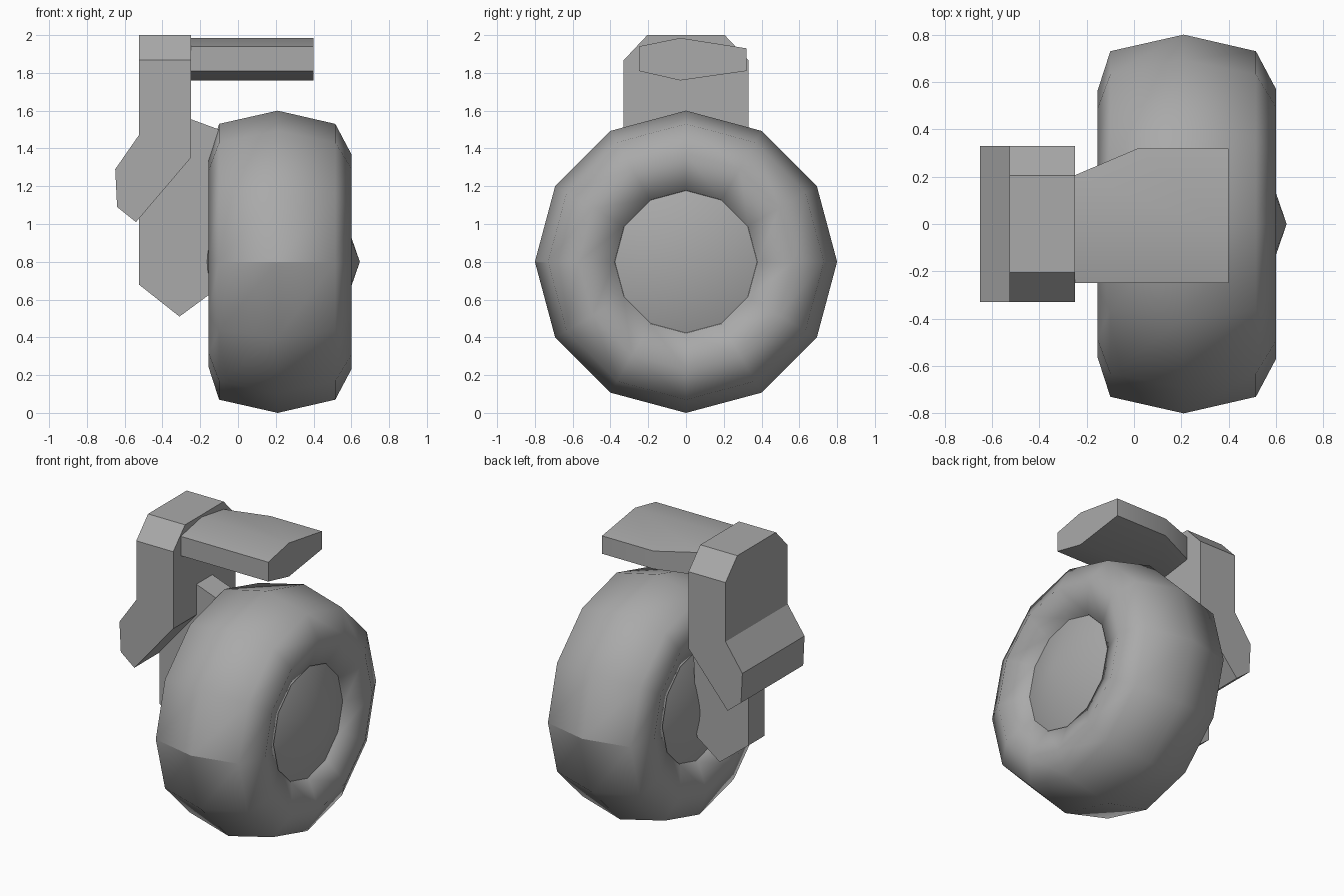
import bpy, bmesh, math
from mathutils import Vector

cube = bpy.data.objects.get("Cube")
if cube:
    bpy.data.objects.remove(cube, do_unlink=True)

grey = bpy.data.materials.new("plain grey")
grey.use_nodes = True
grey.diffuse_color = (0.4, 0.4, 0.4, 1)
grey.node_tree.nodes["Principled BSDF"].inputs["Base Color"].default_value = (0.4, 0.4, 0.4, 1)


def finish(name, bm, angle=29):
    """Turn a bmesh into a shaded, grey object."""
    bmesh.ops.recalc_face_normals(bm, faces=bm.faces)
    mesh = bpy.data.meshes.new(name)
    bm.to_mesh(mesh)
    bm.free()
    mesh.materials.append(grey)
    obj = bpy.data.objects.new(name, mesh)
    bpy.context.collection.objects.link(obj)
    for face in mesh.polygons:
        face.use_smooth = True
    mesh.set_sharp_from_angle(angle=math.radians(angle))
    return obj


def prism(outline, offset):
    """Close an outline and extrude it along an offset."""
    bm = bmesh.new()
    face = bm.faces.new([bm.verts.new(p) for p in outline])
    new = bmesh.ops.extrude_face_region(bm, geom=[face])["geom"]
    verts = [v for v in new if isinstance(v, bmesh.types.BMVert)]
    bmesh.ops.translate(bm, verts=verts, vec=offset)
    return bm


AXLE_Z, SIDES = 0.8, 12


def lathe(profile, closed):
    """Revolve (x, radius) points about the axle; a corner points straight up."""
    bm = bmesh.new()
    rings = []
    for x, r in profile:
        if r == 0:
            rings.append([bm.verts.new((x, 0, AXLE_Z))] * SIDES)
            continue
        angles = [math.tau * i / SIDES for i in range(SIDES)]
        rings.append([bm.verts.new((x, r * math.sin(a), AXLE_Z + r * math.cos(a)))
                      for a in angles])
    pairs = list(zip(rings, rings[1:] + rings[:1])) if closed else list(zip(rings, rings[1:]))
    for a, b in pairs:
        for i in range(SIDES):
            j = (i + 1) % SIDES
            corners = list(dict.fromkeys((a[i], a[j], b[j], b[i])))
            bm.faces.new(corners)
    return bm


# Tyre, with a crease at mid height on the tread
tyre = finish("tyre", lathe([(0.21, 0.8), (0.515, 0.73), (0.6, 0.57), (0.53, 0.38),
                             (0.21, 0.31), (-0.09, 0.38), (-0.155, 0.56), (-0.1, 0.73)],
                            True), 70)
for edge in tyre.data.edges:
    ends = [tyre.data.vertices[i].co for i in edge.vertices]
    if all(abs(v.z - AXLE_Z) < 0.001 and abs(v.y) > 0.65 for v in ends):
        edge.use_edge_sharp = True

# Hub, a shallow cone on each side
finish("hub", lathe([(0.645, 0), (0.51, 0.39), (-0.07, 0.39), (-0.19, 0)], False), 40)

# Strut, a thin plate beside the wheel
strut = [(-0.525, 0.68), (-0.31, 0.51), (-0.14, 0.635), (-0.1, 1.5), (-0.25, 1.555), (-0.525, 1.4)]
finish("strut", prism([(x, -0.085, z) for x, z in strut], Vector((0, 0.17, 0))))

# Arm, a bent plate with its upper corners cut off
HALF = 0.33
arm = [(-0.525, 2), (-0.25, 2), (-0.25, 1.35), (-0.54, 1.01), (-0.64, 1.09), (-0.65, 1.29), (-0.525, 1.47)]
bm = prism([(x, -HALF, z) for x, z in arm], Vector((0, 2 * HALF, 0)))
for side in (-1, 1):
    cut = bmesh.ops.bisect_plane(bm, geom=bm.verts[:] + bm.edges[:] + bm.faces[:],
                                 plane_co=(0, side * HALF, 1.867),
                                 plane_no=(0, side * 0.133, 0.125), clear_outer=True)
    rim = [e for e in cut["geom_cut"] if isinstance(e, bmesh.types.BMEdge)]
    bmesh.ops.holes_fill(bm, edges=rim)
finish("arm", bm)

# Foot pedal, a flat hexagonal bar narrowed toward the arm at the back
pedal = [(-0.25, 1.94), (-0.03, 1.985), (0.32, 1.93), (0.32, 1.81), (-0.03, 1.76), (-0.25, 1.81)]
bm = prism([(-0.25, y, z) for y, z in pedal], Vector((0.65, 0, 0)))
cut = bmesh.ops.bisect_plane(bm, geom=bm.verts[:] + bm.edges[:] + bm.faces[:],
                             plane_co=(0.02, 0.321, 0), plane_no=(-0.115, 0.27, 0),
                             clear_outer=True)
rim = [e for e in cut["geom_cut"] if isinstance(e, bmesh.types.BMEdge)]
bmesh.ops.holes_fill(bm, edges=rim)
finish("foot_pedal", bm)
